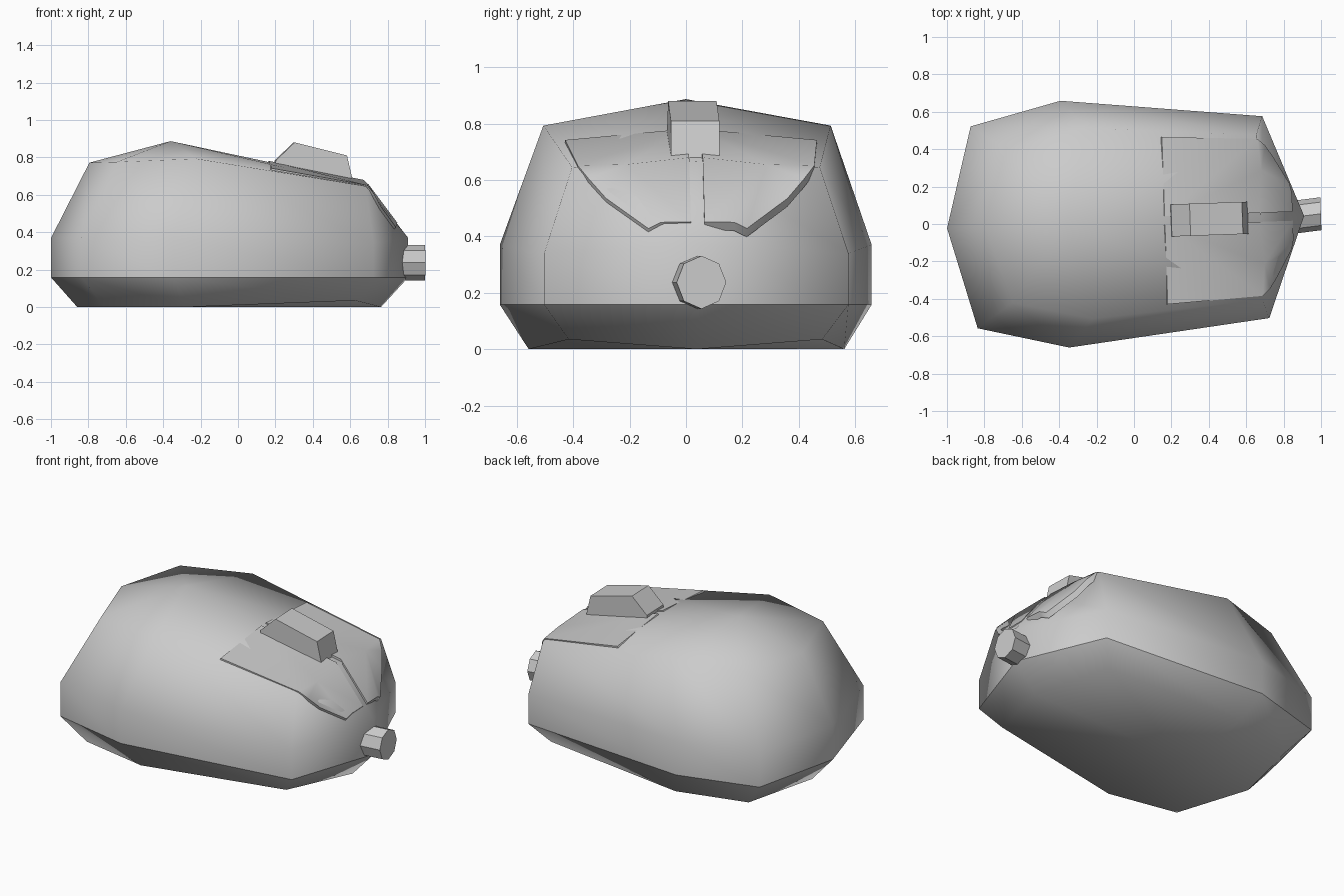
import bpy, bmesh, math

if "Cube" in bpy.data.objects:
    bpy.data.objects.remove(bpy.data.objects["Cube"])

YAW = math.radians(2.0)  # the whole mouse sits slightly turned on the ground


def finish(name, bm, smooth=False):
    bmesh.ops.recalc_face_normals(bm, faces=bm.faces)
    for f in bm.faces:
        f.smooth = smooth
    me = bpy.data.meshes.new(name)
    bm.to_mesh(me)
    bm.free()
    ob = bpy.data.objects.new(name, me)
    bpy.context.collection.objects.link(ob)
    ob.rotation_euler.z = YAW
    ob.location.y = 0.012
    return ob


def ring(bm, half):
    """Closed 8-point ring from rear, 3 side points, front (mirrored in y)."""
    pts = half + [(x, -y, z) for x, y, z in half[-2:0:-1]]
    return [bm.verts.new(p) for p in pts]


# body: four stacked rings, a flat base and a peaked top
bm = bmesh.new()
outline = [(-1, 0), (-0.855, 0.54), (-0.37, 0.66), (0.705, 0.54), (0.91, 0)]
rings = [
    ring(bm, [(-0.86, 0, 0), (-0.73, 0.46, 0), (-0.30, 0.56, 0),
              (0.61, 0.45, 0.035), (0.765, 0, 0)]),
    ring(bm, [(x, y, 0.158) for x, y in outline]),
    ring(bm, [(x, y, z) for (x, y), z in zip(outline, (0.37, 0.37, 0.37, 0.34, 0.37))]),
    ring(bm, [(-0.795, 0, 0.772), (-0.665, 0.41, 0.775), (-0.24, 0.51, 0.793),
              (0.67, 0.44, 0.645), (0.68, 0, 0.665)]),
]
for lo, hi in zip(rings, rings[1:]):
    for i in range(8):
        j = (i + 1) % 8
        bm.faces.new((lo[i], lo[j], hi[j], hi[i]))
for r, z in ((rings[0], 0.0), (rings[3], 0.887)):
    hub = bm.verts.new((-0.36, 0, z))
    for i in range(0, 8, 2):
        bm.faces.new((hub, r[i], r[i + 1], r[(i + 2) % 8]))
rim = set(rings[1])
for e in bm.edges:
    if all(v in rim for v in e.verts):
        e.smooth = False
finish("body", bm, True)


# two click buttons: thin plates bent over the nose
def button(name, side):
    bm = bmesh.new()
    inner = [(0.165, 0.024, 0.781), (0.67, 0.024, 0.68), (0.85, 0.024, 0.452)]
    outer = [(0.165, 0.447, 0.742), (0.675, 0.42, 0.652), (0.715, 0.383, 0.605),
             (0.755, 0.322, 0.535), (0.838, 0.175, 0.428), (0.848, 0.13, 0.45)]
    mk = lambda p: bm.verts.new((p[0], p[1] * side, p[2]))
    a, b = [mk(p) for p in inner], [mk(p) for p in outer]
    mid = mk((0.69, 0.25, 0.655))
    bm.faces.new((a[0], a[1], mid))
    bm.faces.new((a[0], mid, b[1], b[0]))
    loop = [a[1], a[2]] + b[:0:-1]
    for p, q in zip(loop, loop[1:]):
        bm.faces.new((mid, p, q))
    ext = bmesh.ops.extrude_face_region(bm, geom=bm.faces[:], use_keep_orig=True)
    low = [g for g in ext["geom"] if isinstance(g, bmesh.types.BMVert)]
    bmesh.ops.translate(bm, verts=low, vec=(-0.02, 0, -0.03))
    ob = finish(name, bm)
    bpy.ops.object.select_all(action='DESELECT')
    bpy.context.view_layer.objects.active = ob
    ob.select_set(True)
    bpy.ops.object.shade_smooth_by_angle(angle=math.radians(50))


button("left_button", 1)
button("right_button", -1)

# scroll wheel: faceted profile extruded sideways
bm = bmesh.new()
profile = [(0.19, 0.72), (0.20, 0.785), (0.30, 0.88), (0.58, 0.81),
           (0.61, 0.68), (0.59, 0.62), (0.30, 0.66)]
sides = [[bm.verts.new((x, y, z)) for x, z in profile] for y in (-0.086, 0.086)]
for s in sides:
    bm.faces.new(s)
n = len(profile)
for i in range(n):
    j = (i + 1) % n
    bm.faces.new((sides[0][i], sides[0][j], sides[1][j], sides[1][i]))
finish("scroll_wheel", bm)

# cable stub: octagonal prism leaving the nose
bm = bmesh.new()
ends = [[bm.verts.new((x, yc + 0.088 * math.cos(i * math.pi / 4),
                       0.237 + 0.094 * math.sin(i * math.pi / 4))) for i in range(8)]
        for x, yc in ((0.86, -0.005), (1.0, 0.008))]
for e in ends:
    bm.faces.new(e)
for i in range(8):
    j = (i + 1) % 8
    bm.faces.new((ends[0][i], ends[0][j], ends[1][j], ends[1][i]))
finish("cable_stub", bm)
